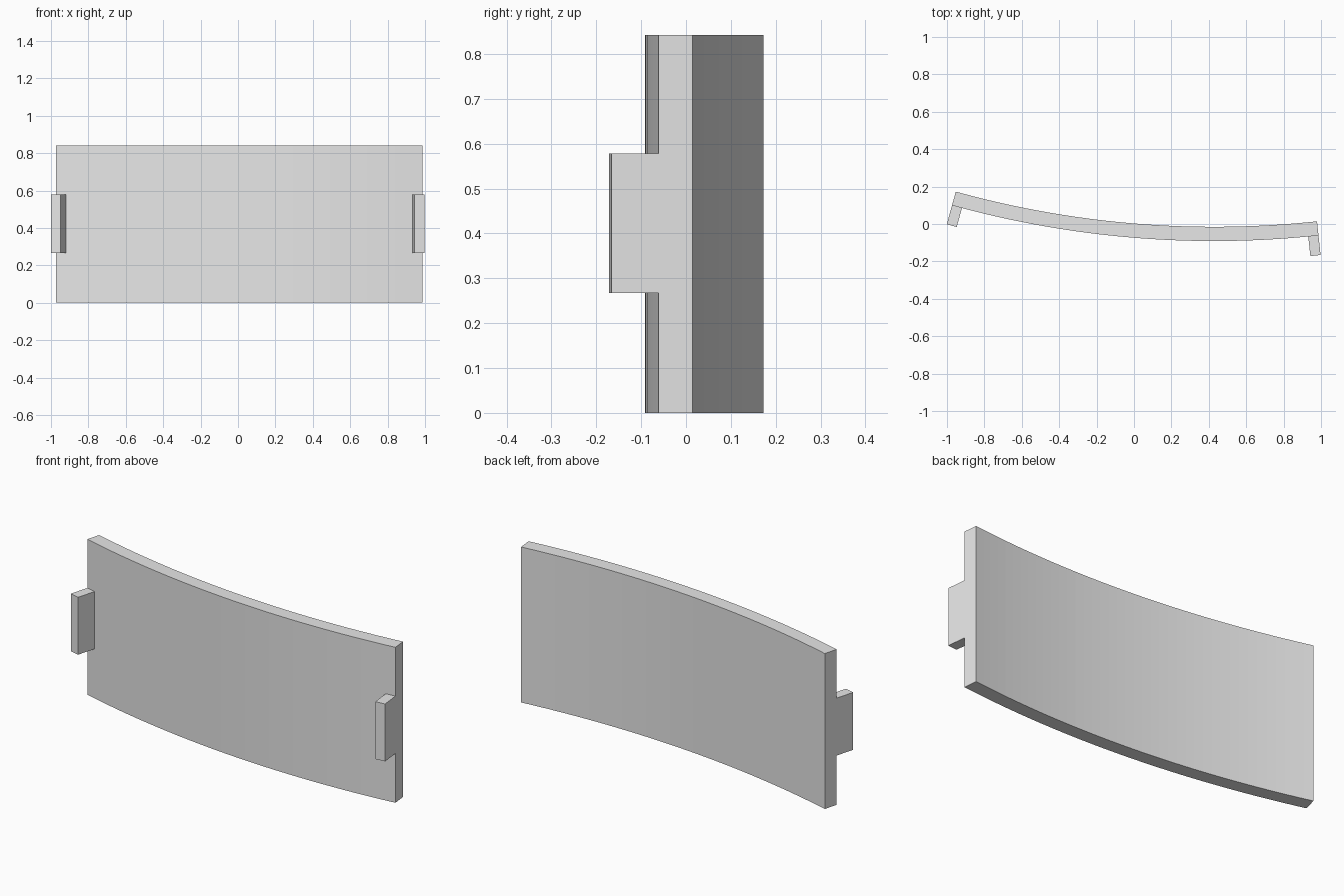
import bpy, bmesh
from math import sin, cos, radians

cube = bpy.data.objects.get("Cube")
if cube:
    bpy.data.objects.remove(cube, do_unlink=True)

# Arc shared by the panel and its end tabs, seen from above
CX, CY = 0.429, 5.155
R_BACK, R_FRONT = 5.17, 5.246
LEFT_END, RIGHT_END = radians(6.1), radians(-15.5)
HEIGHT = 0.842
TAB_LOW, TAB_HIGH = 0.267, 0.578
TAB_REACH, TAB_WIDTH = 0.105, 0.055
SEGMENTS = 40

grey = bpy.data.materials.new("light_grey")
grey.use_nodes = True
grey.diffuse_color = (0.8, 0.8, 0.8, 1)
grey.node_tree.nodes["Principled BSDF"].inputs["Base Color"].default_value = (0.8, 0.8, 0.8, 1)


def polar(radius, angle):
    return CX + radius * sin(angle), CY - radius * cos(angle)


def prism(name, outline, low, high):
    """Extrude a closed plan outline upwards."""
    bm = bmesh.new()
    face = bm.faces.new([bm.verts.new((x, y, low)) for x, y in outline])
    top = bmesh.ops.extrude_face_region(bm, geom=[face])["geom"]
    bmesh.ops.translate(bm, vec=(0, 0, high - low),
                        verts=[v for v in top if isinstance(v, bmesh.types.BMVert)])
    bmesh.ops.recalc_face_normals(bm, faces=bm.faces)
    mesh = bpy.data.meshes.new(name)
    bm.to_mesh(mesh)
    bm.free()
    mesh.materials.append(grey)
    obj = bpy.data.objects.new(name, mesh)
    bpy.context.collection.objects.link(obj)
    return obj


# Curved panel
angles = [RIGHT_END + (LEFT_END - RIGHT_END) * i / SEGMENTS for i in range(SEGMENTS + 1)]
prism("curved_panel",
      [polar(R_FRONT, a) for a in angles] + [polar(R_BACK, a) for a in reversed(angles)],
      0, HEIGHT)

# Straight tabs standing off the front, flush with each end
for name, angle, inward in (("left_tab", LEFT_END, -1), ("right_tab", RIGHT_END, 1)):
    x, y = polar(R_FRONT, angle)
    out = (sin(angle), -cos(angle))
    along = (inward * cos(angle), inward * sin(angle))
    corners = [(-0.002, 0), (TAB_REACH, 0), (TAB_REACH, TAB_WIDTH), (-0.002, TAB_WIDTH)]
    prism(name,
          [(x + out[0] * d + along[0] * w, y + out[1] * d + along[1] * w) for d, w in corners],
          TAB_LOW, TAB_HIGH)
